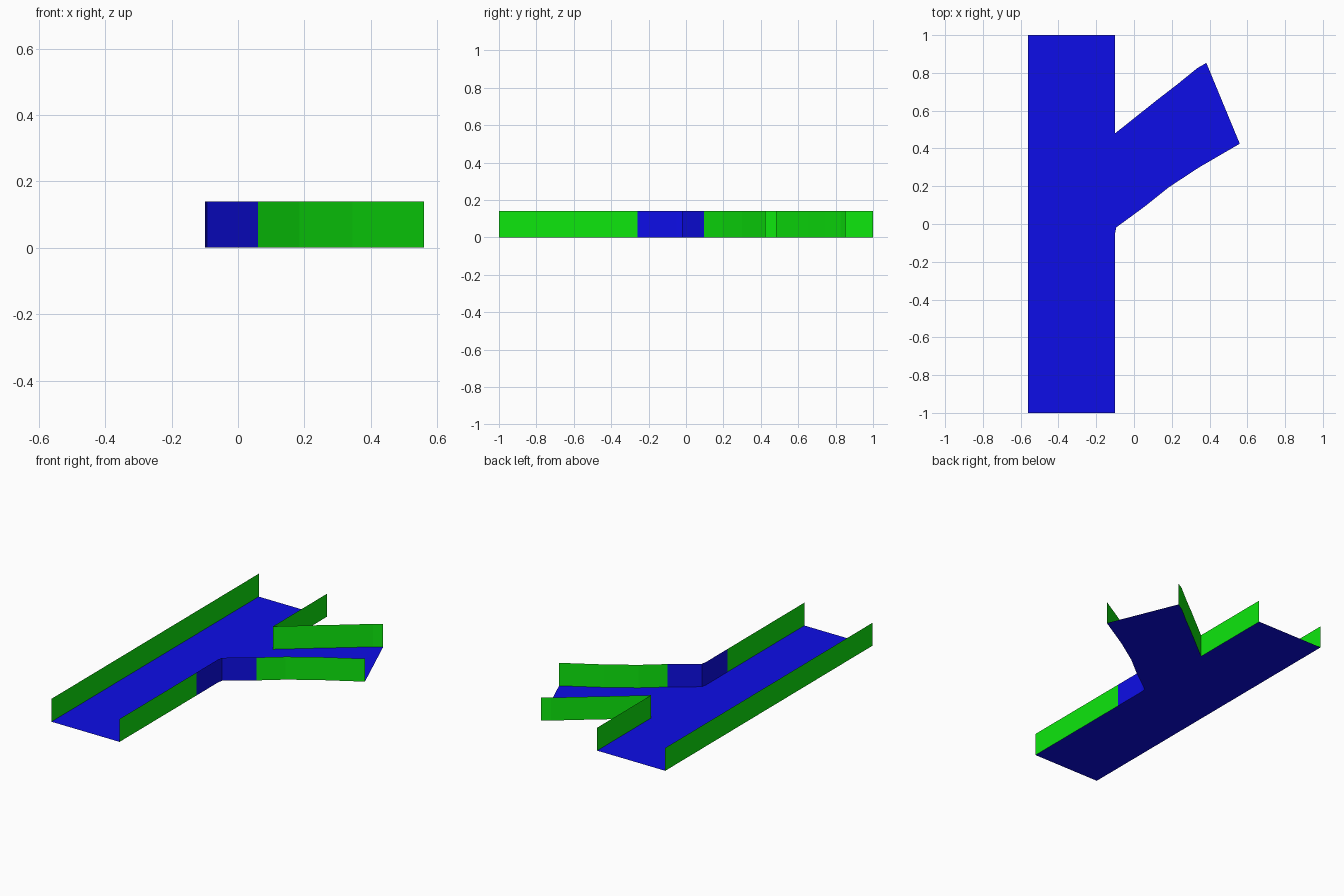
import bpy

cube = bpy.data.objects.get("Cube")
if cube:
    bpy.data.objects.remove(cube, do_unlink=True)

WALL_HEIGHT = 0.14
OUTER, INNER = -0.56, -0.10


def make_material(name, colour):
    mat = bpy.data.materials.new(name)
    mat.use_nodes = True
    mat.diffuse_color = colour
    mat.node_tree.nodes["Principled BSDF"].inputs["Base Color"].default_value = colour
    return mat


blue = make_material("deep blue", (0.004, 0.004, 0.8, 1))
green = make_material("bright green", (0.004, 0.8, 0.004, 1))


def make_object(name, verts, faces, mat):
    mesh = bpy.data.meshes.new(name)
    mesh.from_pydata(verts, [], faces)
    mesh.materials.append(mat)
    obj = bpy.data.objects.new(name, mesh)
    bpy.context.collection.objects.link(obj)
    return obj


def floor(name, outline):
    """Flat sheet filling a counter-clockwise outline."""
    return make_object(name, [(x, y, 0) for x, y in outline],
                       [range(len(outline))], blue)


def wall(name, path, mat=green):
    """Thin upright sheet following a path on the ground."""
    n = len(path)
    verts = [(x, y, z) for z in (0, WALL_HEIGHT) for x, y in path]
    faces = [(i, i + 1, n + i + 1, n + i) for i in range(n - 1)]
    return make_object(name, verts, faces, mat)


# Key lines of the side branch
corner_curb = [(INNER, -0.26), (INNER, -0.05), (-0.094, -0.018), (0.06, 0.095)]
near_edge = [(0.06, 0.095), (0.185, 0.195), (0.345, 0.30), (0.56, 0.425)]
far_edge = [(INNER, 0.48), (0.12, 0.655), (0.23, 0.74), (0.335, 0.825), (0.383, 0.853)]

# Floors
floor("main_floor", [(OUTER, -1), (INNER, -1), (INNER, 1), (OUTER, 1)])
floor("branch_floor", corner_curb[1:] + near_edge[1:] + far_edge[::-1])

# Walls along the main channel
wall("outer_wall", [(OUTER, -1), (OUTER, 1)])
wall("inner_wall_front", [(INNER, -1), (INNER, -0.26)])
wall("inner_wall_back", [(INNER, 0.48), (INNER, 1)])

# Walls along the branch
wall("corner_curb", corner_curb, blue)
wall("branch_near_wall", near_edge)
wall("branch_far_wall", far_edge)
